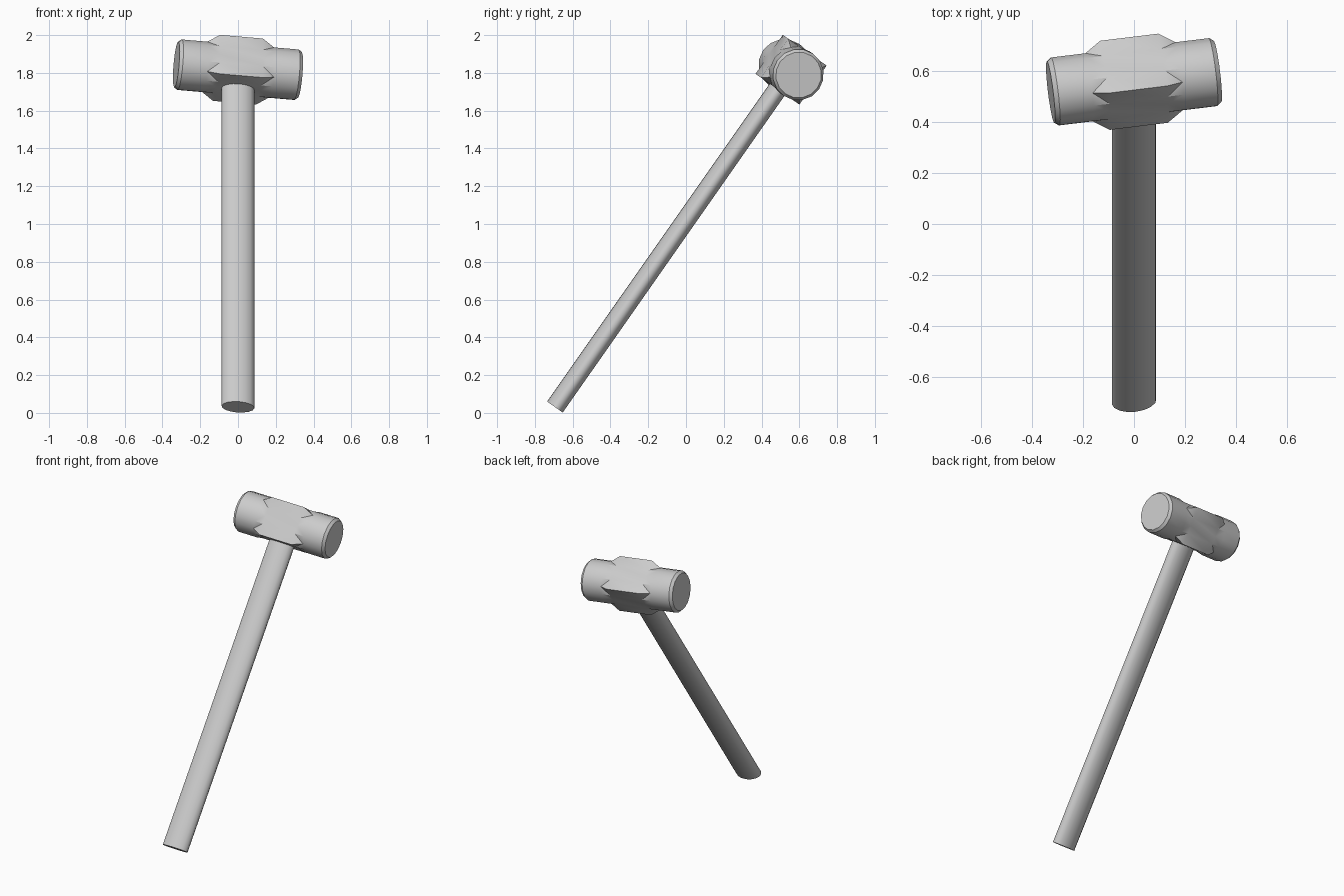
import bpy, bmesh
from math import cos, sin, radians, tau, pi
from mathutils import Matrix, Vector

if "Cube" in bpy.data.objects:
    bpy.data.objects.remove(bpy.data.objects["Cube"])

# Tool frame: local x runs along the head, local z up the handle
tilt = Matrix.Rotation(radians(-35), 4, 'X')
twist = Matrix.Rotation(radians(8.5), 4, 'Z')
frame = Matrix.Translation((0, -0.694, 0.031)) @ tilt @ twist
HEAD_Z = 2.18
SIDES = 16


def loft(name, rings, angle):
    """Skin a list of equal-length point rings and cap both ends."""
    bm = bmesh.new()
    loops = [[bm.verts.new(frame @ Vector(p)) for p in ring] for ring in rings]
    for a, b in zip(loops, loops[1:]):
        for i in range(len(a)):
            j = (i + 1) % len(a)
            bm.faces.new((a[i], a[j], b[j], b[i]))
    bm.faces.new(loops[0][::-1])
    bm.faces.new(loops[-1])
    bmesh.ops.recalc_face_normals(bm, faces=bm.faces)
    mesh = bpy.data.meshes.new(name)
    # split the bent quads where the square block meets the round ends
    bent = [f for f in bm.faces if len(f.verts) == 4 and
            abs((f.verts[3].co - f.verts[0].co).dot(f.normal)) > 1e-4]
    bmesh.ops.triangulate(bm, faces=bent, quad_method='SHORT_EDGE')
    bm.to_mesh(mesh)
    bm.free()
    obj = bpy.data.objects.new(name, mesh)
    bpy.context.collection.objects.link(obj)
    bpy.context.view_layer.objects.active = obj
    obj.select_set(True)
    bpy.ops.object.shade_smooth_by_angle(angle=radians(angle))
    obj.select_set(False)


def head_ring(x, r, square=False):
    pts = []
    for i in range(SIDES):
        a = tau * i / SIDES
        s = r / max(abs(cos(a)), abs(sin(a))) if square else r
        pts.append((x, s * cos(a), HEAD_Z + s * sin(a)))
    return pts


# Head: round striking ends flowing into a square middle block
half = [(0.33, 0.122, False), (0.312, 0.136, False),
        (0.178, 0.136, False), (0.115, 0.126, True)]
rings = [head_ring(-x, r, s) for x, r, s in half]
rings += [head_ring(x, r, s) for x, r, s in reversed(half)]
loft("hammer_head", rings, 28)

# Handle: straight oval shaft ending inside the head
shaft = [[(0.088 * cos(tau * i / 16), 0.05 * sin(tau * i / 16), z)
          for i in range(16)] for z in (0, HEAD_Z)]
loft("handle", shaft, 40)
